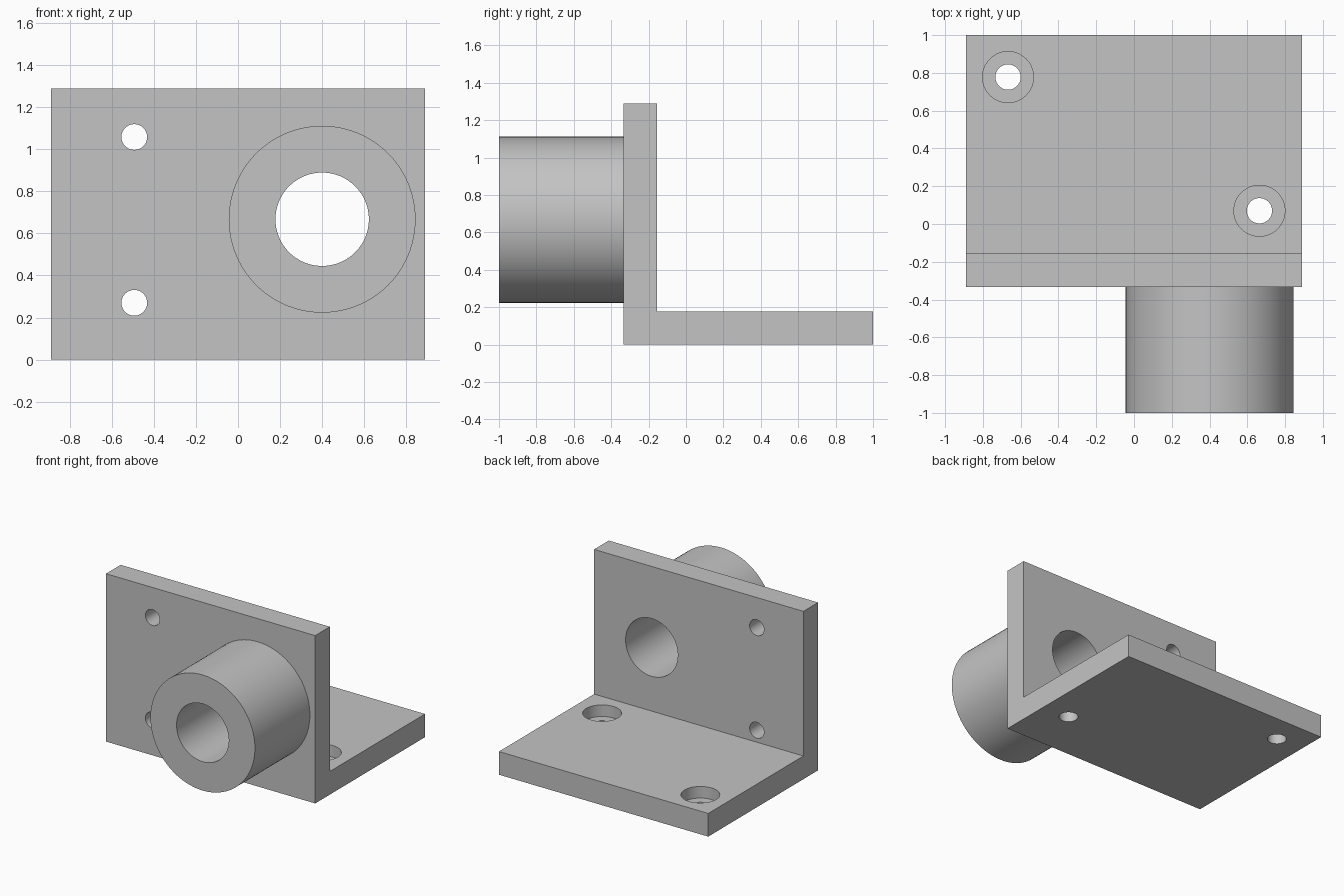
import bpy
import bmesh
from math import pi

cube = bpy.data.objects.get("Cube")
if cube:
    bpy.data.objects.remove(cube, do_unlink=True)

# Overall sizes
HALF_W, HEIGHT, THICK = 0.889, 1.289, 0.178
FRONT, BACK = -0.333, 1.0
BOSS_X, BOSS_Z = 0.4, 0.667

metal = bpy.data.materials.new("light grey metal")
metal.use_nodes = True
grey = (0.55, 0.55, 0.55, 1)
metal.diffuse_color = grey
metal.node_tree.nodes["Principled BSDF"].inputs["Base Color"].default_value = grey


def extruded_profile(name, points, half_width):
    """Extrude a closed y-z profile along x."""
    mesh = bpy.data.meshes.new(name)
    bm = bmesh.new()
    face = bm.faces.new([bm.verts.new((-half_width, y, z)) for y, z in points])
    result = bmesh.ops.extrude_face_region(bm, geom=[face])
    verts = [g for g in result["geom"] if isinstance(g, bmesh.types.BMVert)]
    bmesh.ops.translate(bm, verts=verts, vec=(2 * half_width, 0, 0))
    bmesh.ops.recalc_face_normals(bm, faces=bm.faces)
    bm.to_mesh(mesh)
    bm.free()
    obj = bpy.data.objects.new(name, mesh)
    bpy.context.collection.objects.link(obj)
    return obj


def cylinder(name, radius, start, end, a, b, axis):
    """Cylinder from start to end along y (at x, z) or along z (at x, y)."""
    mid = (start + end) / 2
    along_y = axis == "Y"
    bpy.ops.mesh.primitive_cylinder_add(
        vertices=96, radius=radius, depth=end - start,
        location=(a, mid, b) if along_y else (a, b, mid),
        rotation=(pi / 2 if along_y else 0, 0, 0))
    obj = bpy.context.object
    obj.name = name
    return obj


def combine(target, tool, operation):
    """Apply a boolean and remove the tool object."""
    tool.hide_render = True
    mod = target.modifiers.new(tool.name, "BOOLEAN")
    mod.operation, mod.solver, mod.object = operation, "EXACT", tool
    bpy.context.view_layer.objects.active = target
    bpy.ops.object.modifier_apply(modifier=mod.name)
    bpy.data.objects.remove(tool, do_unlink=True)


# L-shaped bracket: upright plate and base plate
inner = FRONT + THICK
bracket = extruded_profile("angle_bracket", [
    (FRONT, 0), (BACK, 0), (BACK, THICK),
    (inner, THICK), (inner, HEIGHT), (FRONT, HEIGHT)], HALF_W)

# Round boss with a bore through the upright plate
combine(bracket, cylinder("boss", 0.444, -1, FRONT + THICK / 2, BOSS_X, BOSS_Z, "Y"), "UNION")
combine(bracket, cylinder("bore", 0.222, -1.2, 0.1, BOSS_X, BOSS_Z, "Y"), "DIFFERENCE")

# Two plain holes in the upright plate
for side in (-1, 1):
    z = 0.664 + side * 0.394
    combine(bracket, cylinder("upright_hole", 0.061, -0.5, 0.1, -0.493, z, "Y"), "DIFFERENCE")

# Two counterbored holes in the base plate
for x, y in ((-0.667, 0.778), (0.664, 0.07)):
    combine(bracket, cylinder("counterbore", 0.135, THICK / 2, 0.4, x, y, "Z"), "DIFFERENCE")
    combine(bracket, cylinder("base_hole", 0.067, -0.2, 0.4, x, y, "Z"), "DIFFERENCE")

# Finish
bracket.data.materials.clear()
bracket.data.materials.append(metal)
bpy.ops.object.select_all(action="DESELECT")
bracket.select_set(True)
bpy.context.view_layer.objects.active = bracket
bpy.ops.object.shade_smooth_by_angle(angle=pi / 6)
